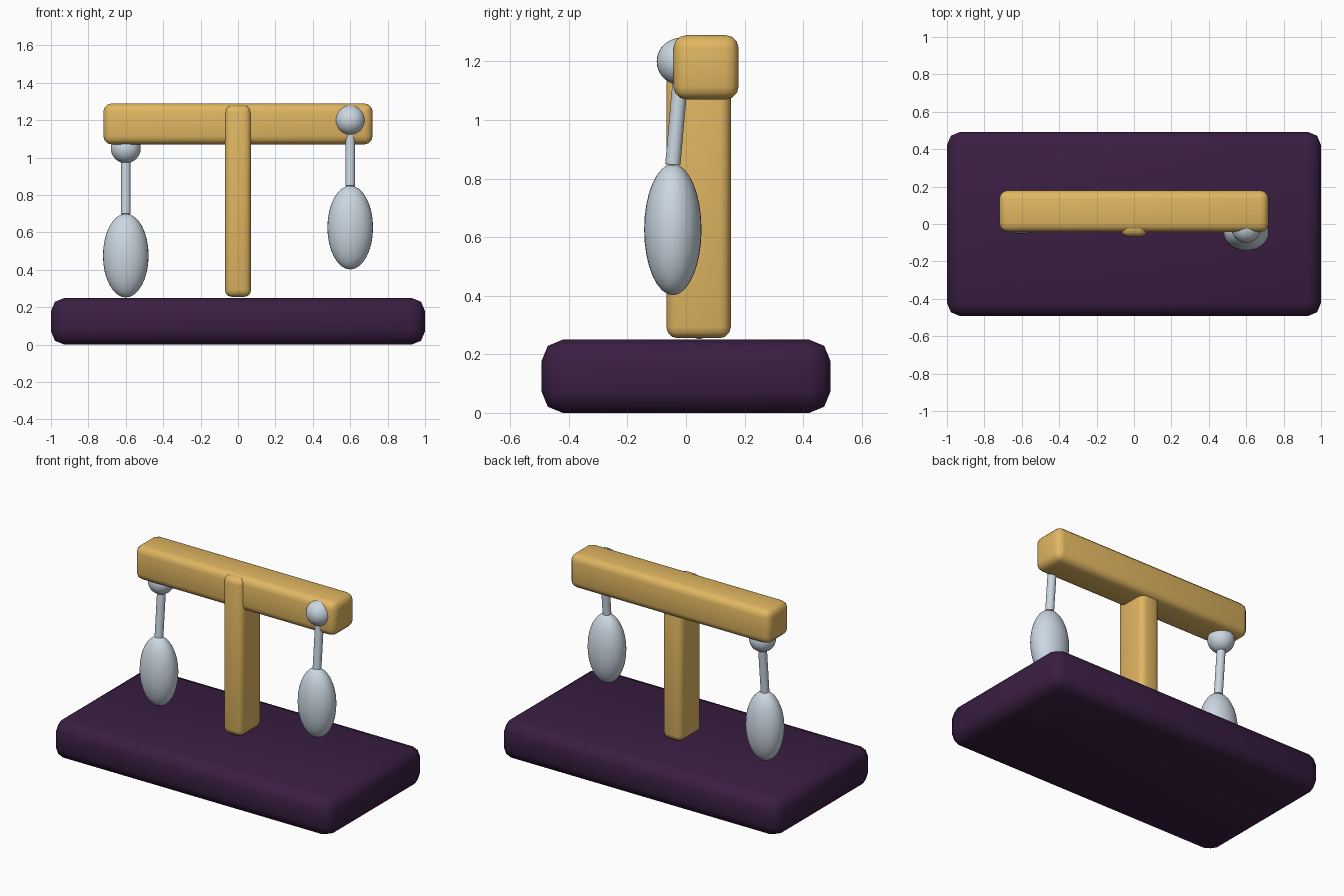
import bpy
from mathutils import Vector

if "Cube" in bpy.data.objects:
    bpy.data.objects.remove(bpy.data.objects["Cube"])


def material(name, color):
    m = bpy.data.materials.new(name)
    m.diffuse_color = (*color, 1)
    m.use_nodes = True
    m.node_tree.nodes["Principled BSDF"].inputs["Base Color"].default_value = m.diffuse_color
    return m


PURPLE = material("dark_purple", (0.042, 0.013, 0.054))
GOLD = material("gold", (0.75, 0.47, 0.12))
SILVER = material("silver", (0.60, 0.68, 0.76))


def finish(name, mat):
    ob = bpy.context.object
    ob.name = name
    ob.data.materials.append(mat)
    bpy.ops.object.shade_smooth()
    return ob


def rounded_box(name, lo, hi, bevel, mat, segments=2):
    lo, hi = Vector(lo), Vector(hi)
    bpy.ops.mesh.primitive_cube_add(size=1, location=(lo + hi) / 2)
    bpy.context.object.scale = hi - lo
    bpy.ops.object.transform_apply(location=False, rotation=False, scale=True)
    ob = finish(name, mat)
    mod = ob.modifiers.new("rounding", 'BEVEL')
    mod.width = bevel
    mod.segments = segments


def ellipsoid(name, center, radii):
    bpy.ops.mesh.primitive_uv_sphere_add(segments=32, ring_count=16, radius=1, location=center)
    bpy.context.object.scale = radii
    finish(name, SILVER)


def rod(name, a, b, radius):
    a, b = Vector(a), Vector(b)
    bpy.ops.mesh.primitive_cylinder_add(vertices=24, radius=radius, depth=(b - a).length,
                                        location=(a + b) / 2,
                                        rotation=(b - a).to_track_quat('Z', 'Y').to_euler())
    finish(name, SILVER)
    bpy.ops.object.shade_smooth_by_angle()


# Stand: base slab, upright post and crossbar
rounded_box("base", (-1, -0.493, 0), (1, 0.493, 0.25), 0.072, PURPLE)
rounded_box("post", (-0.07, -0.067, 0.255), (0.07, 0.153, 1.28), 0.038, GOLD, 3)
rounded_box("crossbar", (-0.72, -0.043, 1.07), (0.72, 0.18, 1.29), 0.045, GOLD, 3)

# Hanging drops: ball, slightly leaning rod and long bead
for side, x, y, z in (("left", -0.6, 0.07, 1.05), ("right", 0.6, -0.02, 1.2)):
    ellipsoid(side + "_ball", (x, y, z), (0.08, 0.08, 0.08))
    rod(side + "_rod", (x, y - 0.025, z - 0.352), (x, y, z - 0.07), 0.026)
    ellipsoid(side + "_drop", (x, y - 0.025, z - 0.574), (0.122, 0.098, 0.224))
